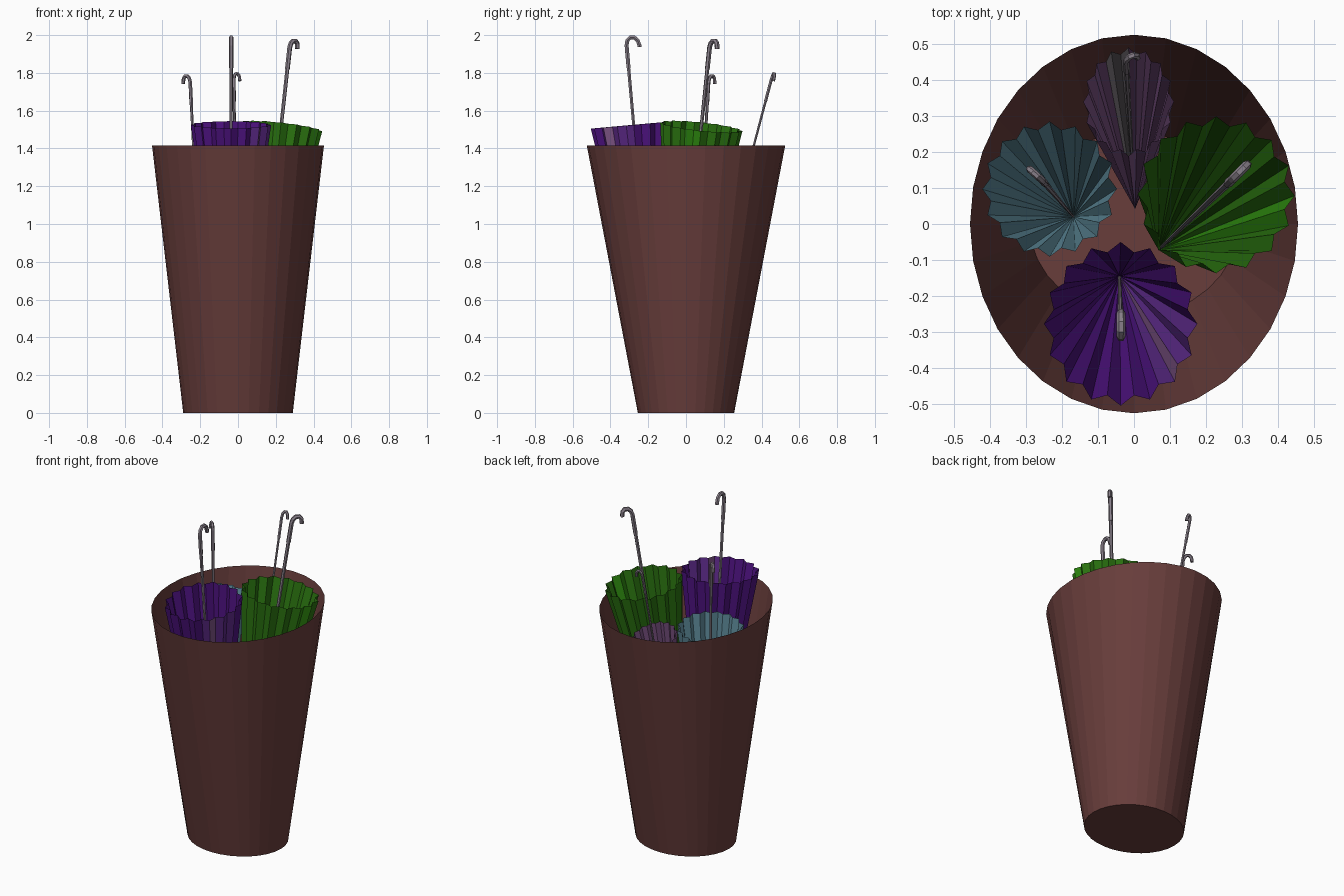
import bpy, bmesh, math
from mathutils import Vector

if "Cube" in bpy.data.objects:
    bpy.data.objects.remove(bpy.data.objects["Cube"])


def material(name, rgb):
    m = bpy.data.materials.new(name)
    m.diffuse_color = (*rgb, 1)
    m.use_nodes = True
    m.node_tree.nodes["Principled BSDF"].inputs["Base Color"].default_value = m.diffuse_color
    return m


BROWN = material("brown", (0.138, 0.047, 0.044))
METAL = material("grey_metal", (0.250, 0.215, 0.255))
GREEN = material("green", (0.023, 0.170, 0.005))
BRIGHT_GREEN = material("bright_green", (0.028, 0.260, 0.005))
PURPLE = material("purple", (0.075, 0.006, 0.215))
SOFT_PURPLE = material("soft_purple", (0.105, 0.022, 0.240))
BLUE = material("dusty_blue", (0.115, 0.265, 0.335))
MAUVE = material("mauve", (0.205, 0.088, 0.235))
GREY = material("warm_grey", (0.200, 0.180, 0.200))


def mesh_object(name, bm, mats):
    me = bpy.data.meshes.new(name)
    bm.to_mesh(me)
    bm.free()
    for m in mats:
        me.materials.append(m)
    ob = bpy.data.objects.new(name, me)
    bpy.context.collection.objects.link(ob)
    return ob


def tube(name, points, radius, mat, start=1.0):
    """Flat-shaded tube through the points; start scales its first end."""
    cu = bpy.data.curves.new(name, 'CURVE')
    cu.dimensions = '3D'
    cu.bevel_depth = radius
    cu.bevel_resolution = 1
    cu.use_fill_caps = True
    sp = cu.splines.new('POLY')
    sp.points.add(len(points) - 1)
    for p, co in zip(sp.points, points):
        p.co = (*co, 1)
    sp.points[0].radius = start
    sp.use_smooth = False
    cu.materials.append(mat)
    ob = bpy.data.objects.new(name, cu)
    bpy.context.collection.objects.link(ob)
    bpy.ops.object.select_all(action='DESELECT')
    ob.select_set(True)
    bpy.context.view_layer.objects.active = ob
    bpy.ops.object.convert(target='MESH')


# Open bucket: round-ish base flaring to an oval rim
bm = bmesh.new()
N = 32
rings = []
for rx, ry, z in ((0.29, 0.255, 0), (0.455, 0.525, 1.415)):
    rings.append([bm.verts.new((rx * math.cos(2 * math.pi * i / N),
                                ry * math.sin(2 * math.pi * i / N), z)) for i in range(N)])
for i in range(N):
    j = (i + 1) % N
    bm.faces.new((rings[0][i], rings[0][j], rings[1][j], rings[1][i]))
bm.faces.new(rings[0][::-1])
mesh_object("bucket", bm, [BROWN])


def umbrella(name, mat, tip, rim, rx, ry, top_z, hook, rise, thick, panels=(), pleats=16):
    """Half-open umbrella on its tip; panels = (material, from_deg, to_deg) accents."""
    tip, rim, hook = Vector(tip), Vector(rim), Vector(hook)
    d = (rim - tip).normalized()
    u = (Vector((1, 0, 0)) - d * d.x).normalized()
    v = d.cross(u)
    # pleated canopy
    bm = bmesh.new()
    apex = bm.verts.new(tip)
    ring = []
    for i in range(2 * pleats):
        a = math.pi * i / pleats
        k = 1.0 if i % 2 == 0 else 0.89
        ring.append(bm.verts.new(rim + u * (rx * k * math.cos(a)) + v * (ry * k * math.sin(a))))
    for i in range(2 * pleats):
        f = bm.faces.new((apex, ring[i], ring[(i + 1) % (2 * pleats)]))
        deg = 180 * (i + 0.5) / pleats
        for n, (_, lo, hi) in enumerate(panels):
            if lo < deg < hi:
                f.material_index = n + 1
    bmesh.ops.reverse_faces(bm, faces=[f for f in bm.faces if f.normal.dot(d) > 0])
    mesh_object(name + "_canopy", bm, [mat] + [p[0] for p in panels])
    # tapering shaft
    top = tip + d * ((top_z - tip.z) / d.z)
    tube(name + "_shaft", [tip + d * 0.02, top], thick * 0.85, METAL, 0.4)
    # hooked handle
    pts = [top - d * 0.12]
    for i in range(6):
        a = math.pi * i / 5
        pts.append(top + hook * ((1 - math.cos(a)) / 2) + d * (rise * math.sin(a)))
    pts.append(pts[-1] - d * 0.008)
    tube(name + "_handle", pts, thick, METAL)


umbrella("green_umbrella", GREEN, (0.068, -0.072, 0.05), (0.228, 0.081, 1.515),
         0.219, 0.219, 1.935, (0.04, 0.04, 0), 0.037, 0.013,
         [(BRIGHT_GREEN, 335, 360)])
umbrella("purple_umbrella", PURPLE, (-0.04, -0.145, 0.05), (-0.037, -0.277, 1.525),
         0.213, 0.228, 1.945, (0, 0.068, 0), 0.045, 0.012,
         [(SOFT_PURPLE, 300, 360), (MAUVE, 314, 324)])
umbrella("blue_umbrella", BLUE, (-0.168, 0.02, 0.05), (-0.234, 0.097, 1.37),
         0.187, 0.188, 1.75, (-0.037, 0.033, 0), 0.035, 0.010)
umbrella("mauve_umbrella", MAUVE, (0.003, 0.042, 0.22), (-0.015, 0.339, 1.34),
         0.126, 0.156, 1.765, (0.031, 0.012, 0), 0.034, 0.009,
         [(GREY, 90, 125)])
